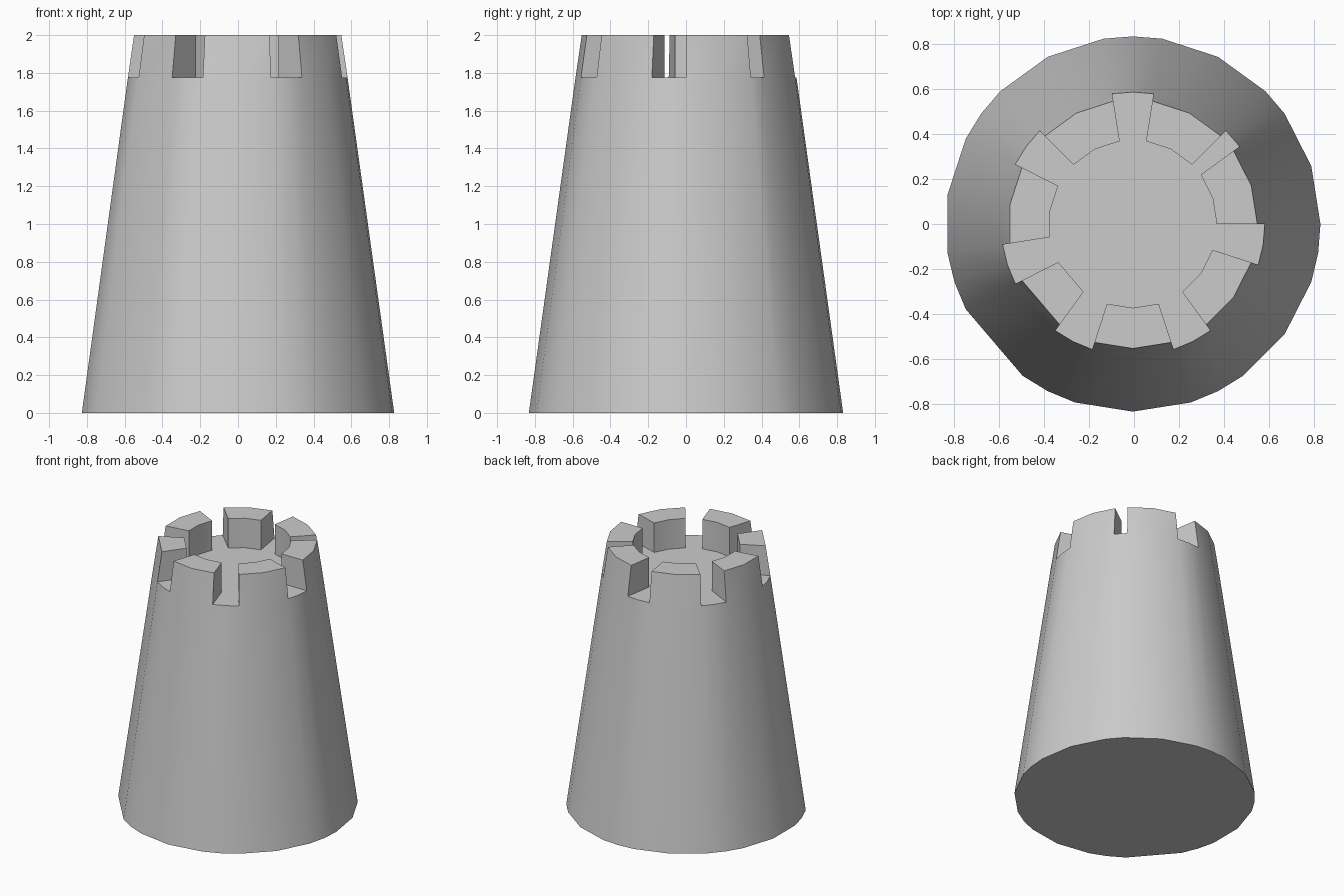
import bpy, bmesh
from math import radians, cos, sin

if "Cube" in bpy.data.objects:
    bpy.data.objects.remove(bpy.data.objects["Cube"])

R_BASE, R_FLOOR, R_TOP, R_IN = 0.832, 0.585, 0.552, 0.372
Z_FLOOR, Z_TOP, X_OFF = 1.775, 2.0, -0.005

# Seven crenel gaps (facet angles in degrees), then the facets of the raised blocks between them
gaps = [(81, 90, 99), (135, 144, 153), (189, 198, 207), (234, 243, 252),
        (288, 297, 306), (342, 351, 360), (396, 405)]
blocks = []
for i, g in enumerate(gaps):
    start, end = g[-1], gaps[(i + 1) % 7][0] + (360 if i == 6 else 0)
    mid = [(start + end) / 2] if end - start > 30 else []
    blocks.append([start] + mid + [end])

bm = bmesh.new()
cache = {}


def v(a, r, z):
    key = (round(a % 360, 2), r, z)
    if key not in cache:
        t = radians(a)
        cache[key] = bm.verts.new((r * cos(t) + X_OFF, r * sin(t), z))
    return cache[key]


base, inner = [], []


def wall(angles, raised):
    for a, b in zip(angles, angles[1:]):
        base.append(v(a, R_BASE, 0))
        inner.append(v(a, R_IN, Z_FLOOR))
        # tapered outer wall
        bm.faces.new((v(a, R_BASE, 0), v(b, R_BASE, 0), v(b, R_FLOOR, Z_FLOOR), v(a, R_FLOOR, Z_FLOOR)))
        if not raised:  # gap floor
            bm.faces.new((v(a, R_FLOOR, Z_FLOOR), v(b, R_FLOOR, Z_FLOOR), v(b, R_IN, Z_FLOOR), v(a, R_IN, Z_FLOOR)))
            continue
        # raised block: outside, top, inside
        bm.faces.new((v(a, R_FLOOR, Z_FLOOR), v(b, R_FLOOR, Z_FLOOR), v(b, R_TOP, Z_TOP), v(a, R_TOP, Z_TOP)))
        bm.faces.new((v(a, R_TOP, Z_TOP), v(b, R_TOP, Z_TOP), v(b, R_IN, Z_TOP), v(a, R_IN, Z_TOP)))
        bm.faces.new((v(a, R_IN, Z_TOP), v(b, R_IN, Z_TOP), v(b, R_IN, Z_FLOOR), v(a, R_IN, Z_FLOOR)))
    if raised:  # block ends
        for a in (angles[0], angles[-1]):
            bm.faces.new((v(a, R_FLOOR, Z_FLOOR), v(a, R_TOP, Z_TOP), v(a, R_IN, Z_TOP), v(a, R_IN, Z_FLOOR)))


for g, b in zip(gaps, blocks):
    wall(g, False)
    wall(b, True)

# underside and platform floor
bm.faces.new(base[::-1])
bm.faces.new(inner)
bmesh.ops.recalc_face_normals(bm, faces=bm.faces[:])

mesh = bpy.data.meshes.new("tower")
bm.to_mesh(mesh)
bm.free()
tower = bpy.data.objects.new("tower", mesh)
bpy.context.collection.objects.link(tower)
bpy.context.view_layer.objects.active = tower
tower.select_set(True)
bpy.ops.object.shade_smooth_by_angle(angle=radians(30))
